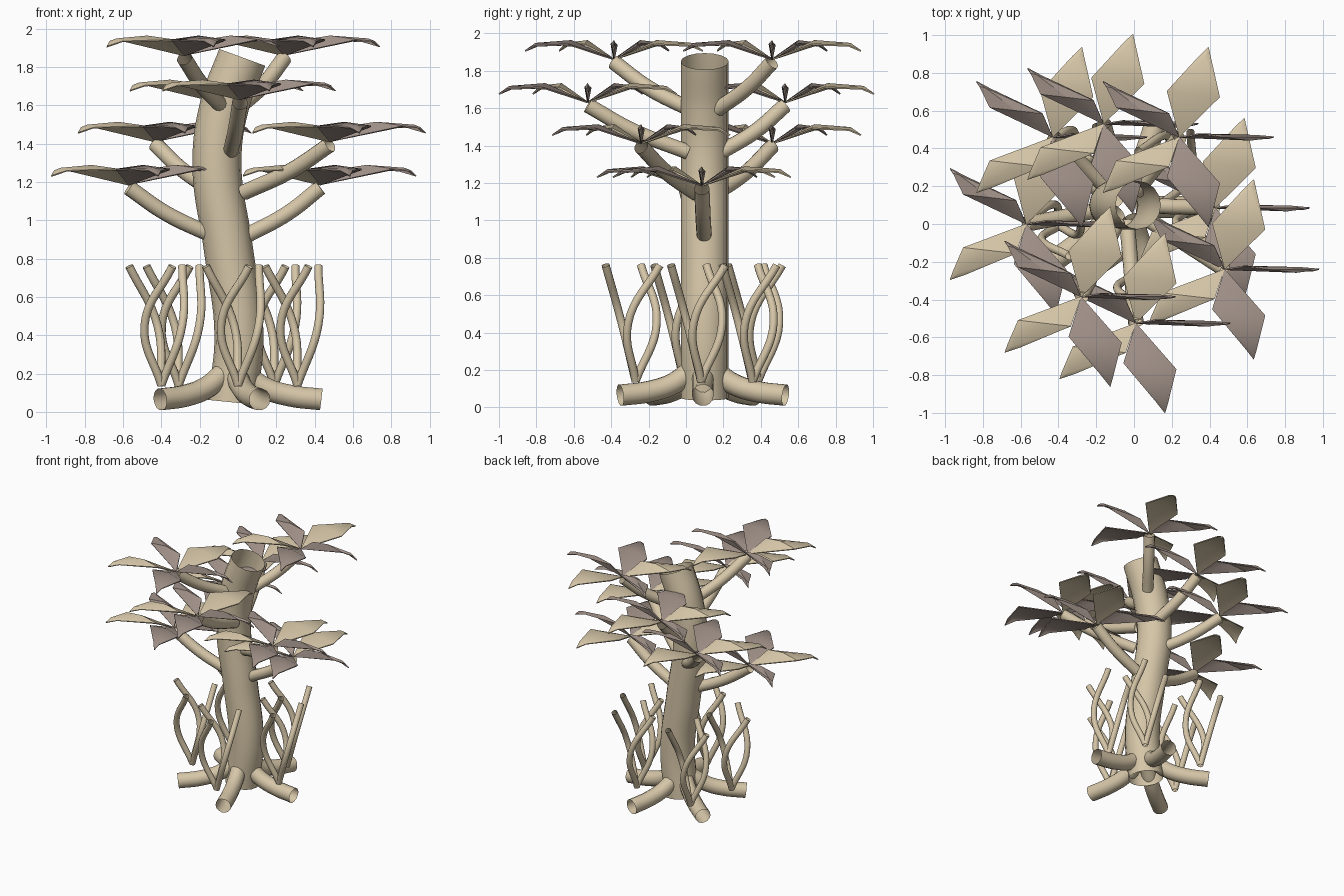
import bpy, bmesh, math
from mathutils import Vector

if "Cube" in bpy.data.objects:
    bpy.data.objects.remove(bpy.data.objects["Cube"])


def material(name, rgb):
    m = bpy.data.materials.new(name)
    m.diffuse_color = (*rgb, 1)
    m.use_nodes = True
    m.node_tree.nodes["Principled BSDF"].inputs["Base Color"].default_value = m.diffuse_color
    return m


BARK = material("pale_bark", (0.67, 0.565, 0.39))
MAUVE = material("dusky_mauve", (0.35, 0.28, 0.245))


def tube(name, points, radius, sides_res=5):
    """Open-ended smooth tube through the points."""
    cu = bpy.data.curves.new(name, 'CURVE')
    cu.dimensions = '3D'
    cu.bevel_depth = radius
    cu.bevel_resolution = sides_res
    cu.resolution_u = 8
    cu.use_fill_caps = False
    sp = cu.splines.new('BEZIER')
    sp.bezier_points.add(len(points) - 1)
    for bp, p in zip(sp.bezier_points, points):
        bp.co = p
        bp.handle_left_type = bp.handle_right_type = 'AUTO'
    ob = bpy.data.objects.new(name, cu)
    bpy.context.collection.objects.link(ob)
    bpy.ops.object.select_all(action='DESELECT')
    ob.select_set(True)
    bpy.context.view_layer.objects.active = ob
    bpy.ops.object.convert(target='MESH')
    ob = bpy.context.object
    ob.data.materials.clear()
    ob.data.materials.append(BARK)
    bpy.ops.object.shade_smooth()
    return ob


def polar(r, deg):
    a = math.radians(deg)
    return Vector((r * math.cos(a), r * math.sin(a), 0))


# Trunk: a gently swaying hollow column
TRUNK = [(-0.03, 0.05), (0.005, 0.4), (-0.05, 0.85), (-0.11, 1.3),
         (-0.07, 1.6), (0.022, 1.85)]
tube("trunk", [(x, 0.10, z) for x, z in TRUNK], 0.128, 6)

# Roots: five, spread evenly around the base
base = Vector((-0.03, 0.09, 0))
for k in range(5):
    pts = [base + polar(r, 72 * k) + Vector((0, 0, z))
           for r, z in ((0.07, 0.19), (0.17, 0.125), (0.3, 0.085), (0.465, 0.065))]
    tube(f"root_{k}", pts, 0.058)

# Shoots: five clumps of three twisting stems
for c, (x, y) in enumerate([(0, -0.27), (0.31, 0.08), (0.19, 0.355),
                            (-0.31, 0.385), (-0.40, -0.01)]):
    foot = Vector((x, y, 0.14))
    for s, turn in enumerate((50, 170, 290)):
        pts = [foot,
               foot + polar(0.115, turn - 70) + Vector((0, 0, 0.31)),
               foot + polar(0.17, turn) + Vector((0, 0, 0.62))]
        tube(f"shoot_{c}_{s}", pts, 0.022, 4)


# Leaf rosette: five kite leaves with hooked tips, all widened along x
def rosette(name, centre):
    bm = bmesh.new()
    for k in range(5):
        def vert(r, z, dx=0, dy=0):
            return bm.verts.new(centre + polar(r, 72 * k) + Vector((dx, dy, z)))
        root, ridge = vert(0, 0), vert(0.24, 0.10)
        shoulder, tip = vert(0.44, 0.085), vert(0.50, 0.045)
        for side in (1, -1):
            edge = vert(0.24, 0.08, 0.14 * side, -0.016 * side)
            hook = vert(0.44, 0.072, 0.032 * side, -0.008 * side)
            for poly in ((root, edge, ridge), (ridge, edge, shoulder),
                         (shoulder, edge, hook), (shoulder, hook, tip)):
                f = bm.faces.new(poly)
                f.material_index = (k + 1) % 2   # colours alternate round the rosette
                f.normal_update()
                if f.normal.z < 0:
                    f.normal_flip()
    me = bpy.data.meshes.new(name)
    bm.to_mesh(me)
    bm.free()
    me.materials.append(BARK)
    me.materials.append(MAUVE)
    ob = bpy.data.objects.new(name, me)
    bpy.context.collection.objects.link(ob)
    # thin blade thickness
    solid = ob.modifiers.new("blade", 'SOLIDIFY')
    solid.thickness = 0.008
    solid.offset = 0
    bpy.ops.object.select_all(action='DESELECT')
    ob.select_set(True)
    bpy.context.view_layer.objects.active = ob
    bpy.ops.object.modifier_apply(modifier="blade")
    bpy.ops.object.shade_smooth_by_angle()


# Branches, each carrying a rosette
TIPS = [(0.24, 0.46, 1.86), (-0.28, -0.385, 1.86), (-0.16, 0.53, 1.63),
        (0.01, -0.525, 1.63), (0.48, -0.24, 1.41), (-0.43, 0.46, 1.41),
        (0.43, 0.085, 1.185), (-0.57, 0.0, 1.185)]
for i, tip in enumerate(TIPS):
    tip = Vector(tip)
    low = tip.z - 0.265
    core = Vector((-0.045, 0.10, low))
    out = Vector((tip.x - core.x, tip.y - core.y, 0)).normalized()
    start = core + out * 0.09
    mid = start.lerp(tip, 0.55)
    mid.z = low + 0.115
    tube(f"branch_{i}", [start, mid, tip - Vector((0, 0, 0.015))], 0.041)
    rosette(f"leaf_rosette_{i}", tip)
